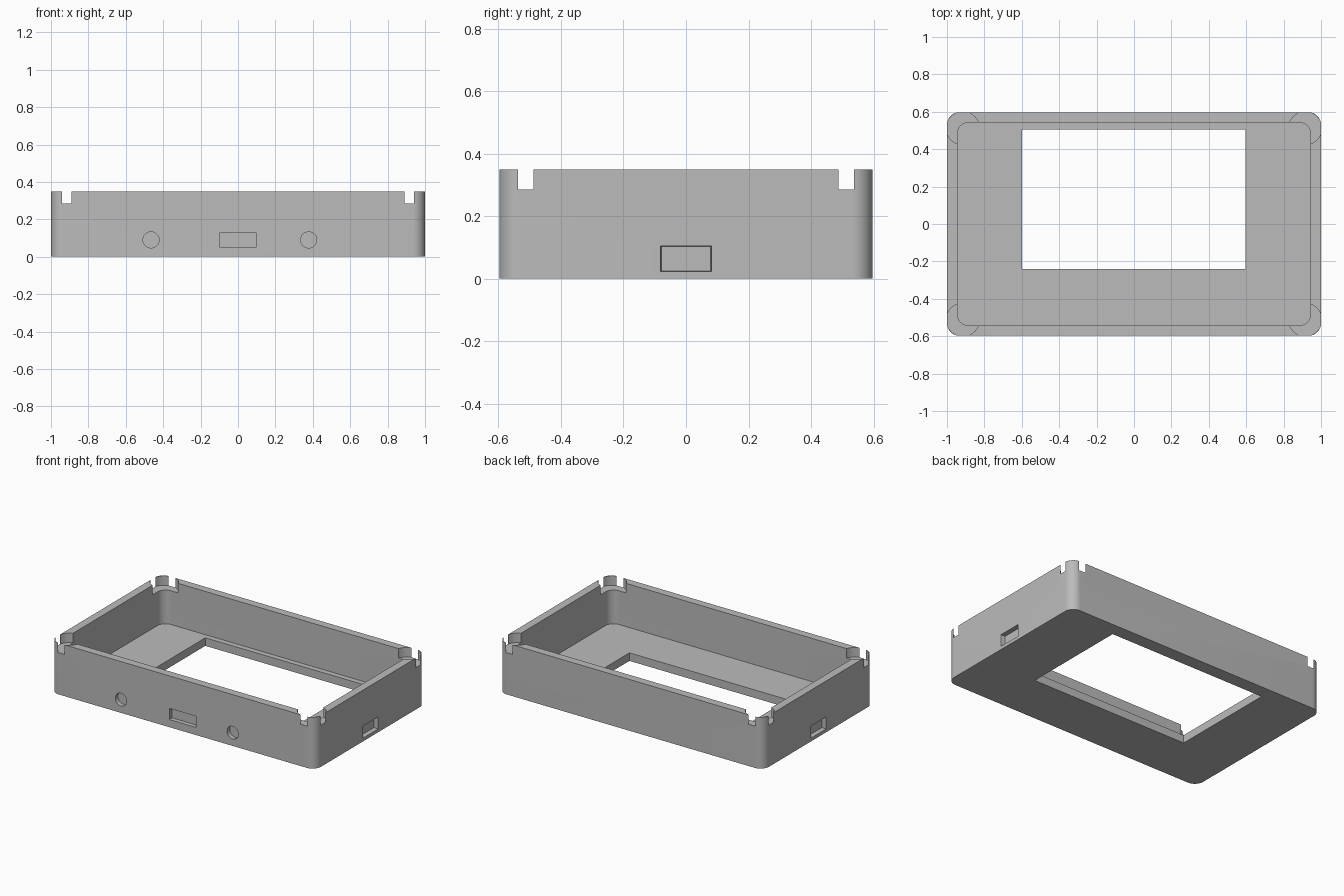
import bpy, bmesh, math
from mathutils import Matrix

if "Cube" in bpy.data.objects:
    bpy.data.objects.remove(bpy.data.objects["Cube"])

HX, HY, H = 1.0, 0.597, 0.35      # half width, half depth, height
WALL, FLOOR = 0.055, 0.055
RECESS = 0.03                     # depth of the blind openings

grey = bpy.data.materials.new("plain grey")
grey.use_nodes = True
COLOUR = (0.5, 0.5, 0.5, 1)
grey.diffuse_color = COLOUR
grey.node_tree.nodes["Principled BSDF"].inputs["Base Color"].default_value = COLOUR


def finish(name, bm):
    bmesh.ops.recalc_face_normals(bm, faces=bm.faces)
    mesh = bpy.data.meshes.new(name)
    bm.to_mesh(mesh)
    bm.free()
    mesh.materials.append(grey)
    ob = bpy.data.objects.new(name, mesh)
    bpy.context.collection.objects.link(ob)
    return ob


def rounded_block(name, hx, hy, z0, z1, radius, steps=12):
    """Upright block with rounded vertical corners."""
    bm = bmesh.new()
    ring = []
    for q, (sx, sy) in enumerate([(1, 1), (-1, 1), (-1, -1), (1, -1)]):
        for i in range(steps + 1):
            a = math.pi / 2 * (q + i / steps)
            ring.append(bm.verts.new((sx * (hx - radius) + radius * math.cos(a),
                                      sy * (hy - radius) + radius * math.sin(a), z0)))
    base = bm.faces.new(ring)
    out = bmesh.ops.extrude_face_region(bm, geom=[base])
    top = [v for v in out["geom"] if isinstance(v, bmesh.types.BMVert)]
    bmesh.ops.translate(bm, verts=top, vec=(0, 0, z1 - z0))
    return finish(name, bm)


def box(name, lo, hi):
    bm = bmesh.new()
    size = [b - a for a, b in zip(lo, hi)]
    mid = [(a + b) / 2 for a, b in zip(lo, hi)]
    bmesh.ops.create_cube(bm, size=1, matrix=Matrix.Translation(mid) @ Matrix.Diagonal((*size, 1)))
    return finish(name, bm)


def cylinder(name, centre, radius, length, turn=0.0):
    bm = bmesh.new()
    bmesh.ops.create_cone(bm, cap_ends=True, segments=48, radius1=radius, radius2=radius, depth=length,
                          matrix=Matrix.Translation(centre) @ Matrix.Rotation(turn, 4, "X"))
    return finish(name, bm)


# Outer body with rounded corners
case = rounded_block("open_case", HX, HY, 0, H, 0.066)

# Hollow interior and the rectangular floor window
cutters = [
    rounded_block("cavity_cutter", HX - WALL, HY - WALL, FLOOR, H + 0.2, 0.06),
    box("window_cutter", (-0.6, -0.24, -0.1), (0.595, 0.505, 0.1)),
]

# Round corner pockets that break through the outer walls as notches
INSET = 0.085
for sx in (-1, 1):
    for sy in (-1, 1):
        centre = (sx * (HX - INSET), sy * (HY - INSET), 0.285 + 0.1)
        cutters.append(cylinder("corner_pocket_cutter", centre, 0.0885, 0.2))

# Front recesses: two round ones and a slot
for x in (-0.465, 0.378):
    cutters.append(cylinder("round_recess_cutter", (x, -HY, 0.09), 0.043, 2 * RECESS, math.pi / 2))
cutters.append(box("slot_cutter", (-0.1, -HY - 0.1, 0.052), (0.1, -HY + RECESS, 0.128)))

# Side recesses, narrowing slightly inward
for s in (-1, 1):
    port = box("side_port_cutter", (-RECESS, -0.085, 0.02), (RECESS, 0.085, 0.108))
    for v in port.data.vertices:
        if v.co.x * s < 0:
            v.co.y *= 0.93
            v.co.z = 0.064 + (v.co.z - 0.064) * 0.88
        v.co.x += s * HX
    cutters.append(port)

# Cut everything out of the body
bpy.context.view_layer.objects.active = case
for cutter in cutters:
    cutter.hide_render = True
    mod = case.modifiers.new("cut", "BOOLEAN")
    mod.operation, mod.solver, mod.object = "DIFFERENCE", "EXACT", cutter
    bpy.ops.object.modifier_apply(modifier=mod.name)
    bpy.data.objects.remove(cutter)

bpy.ops.object.select_all(action="DESELECT")
case.select_set(True)
bpy.ops.object.shade_smooth_by_angle(angle=math.radians(30))
